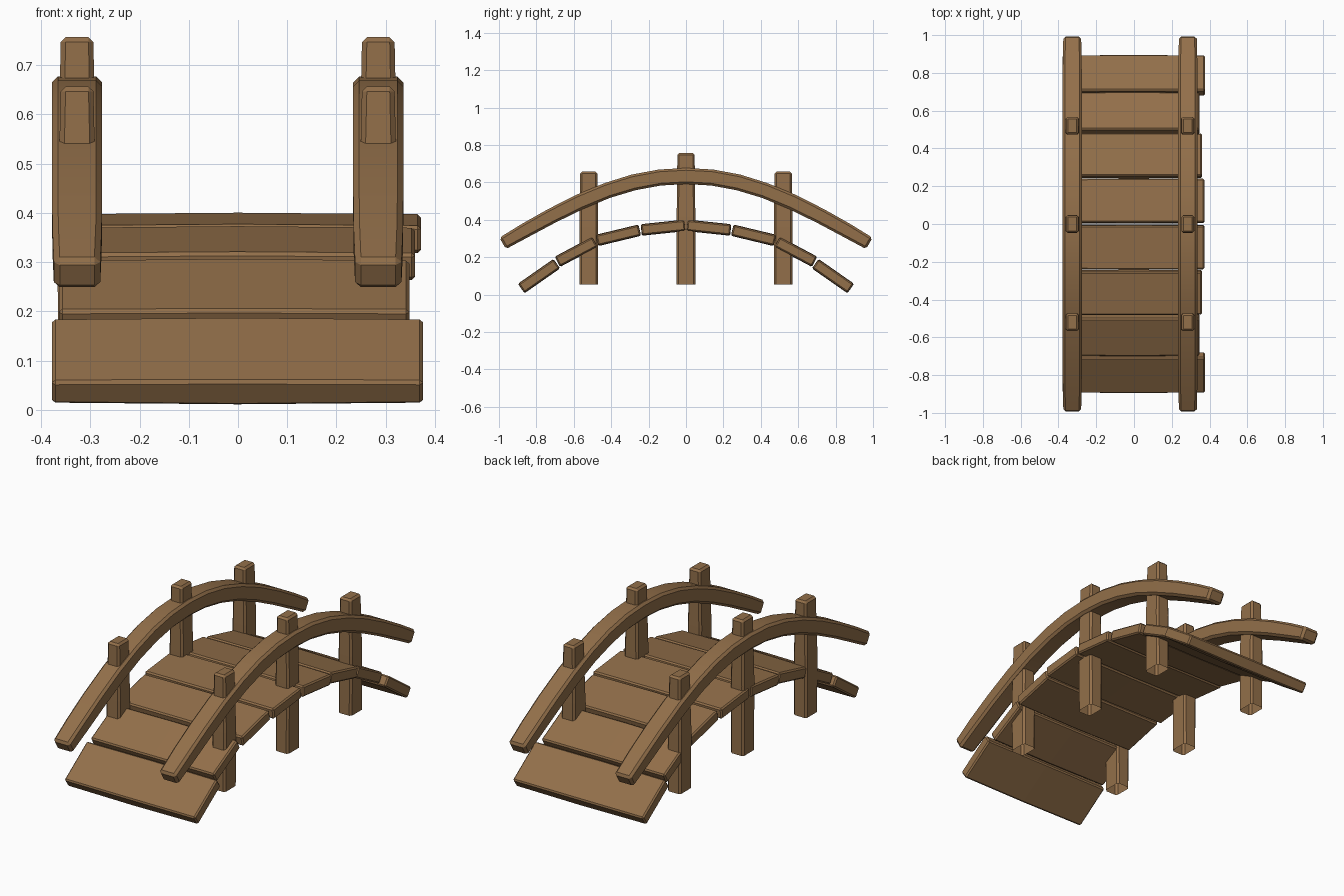
import bpy, bmesh
from math import radians, sin, cos
from mathutils import Vector

if "Cube" in bpy.data.objects:
    bpy.data.objects.remove(bpy.data.objects["Cube"])

wood = bpy.data.materials.new("wood")
wood.diffuse_color = (0.29, 0.16, 0.068, 1)
wood.use_nodes = True
wood.node_tree.nodes["Principled BSDF"].inputs["Base Color"].default_value = wood.diffuse_color


def loft(name, sections, bevel, open_start=False, smooth=False):
    """Skin a list of (centre, side half-vector, up half-vector) rectangles."""
    bm = bmesh.new()
    rings = []
    for c, u, v in sections:
        c, u, v = Vector(c), Vector(u), Vector(v)
        rings.append([bm.verts.new(c + a * u + b * v)
                      for a, b in ((-1, -1), (1, -1), (1, 1), (-1, 1))])
    for r, s in zip(rings, rings[1:]):
        for i in range(4):
            j = (i + 1) % 4
            bm.faces.new((r[i], r[j], s[j], s[i]))
    start = bm.faces.new(rings[0][::-1])
    bm.faces.new(rings[-1])
    bmesh.ops.recalc_face_normals(bm, faces=bm.faces)
    sharp = [e for e in bm.edges if e.calc_face_angle(0) > radians(40)
             and not (open_start and start in e.link_faces)]
    if open_start:
        bmesh.ops.delete(bm, geom=[start], context='FACES_ONLY')
    bmesh.ops.bevel(bm, geom=sharp, offset=bevel, segments=1,
                    affect='EDGES', clamp_overlap=True)
    me = bpy.data.meshes.new(name)
    bm.to_mesh(me)
    bm.free()
    me.materials.append(wood)
    ob = bpy.data.objects.new(name, me)
    bpy.context.collection.objects.link(ob)
    if smooth:
        bpy.context.view_layer.objects.active = ob
        ob.select_set(True)
        bpy.ops.object.shade_smooth_by_angle(angle=radians(25))
        ob.select_set(False)
    return ob


# deck planks: y, z, tilt, half length, left end, right end
planks = [(0.786, 0.099, 34.9, 0.116, -0.378, 0.376),
          (0.587, 0.229, 28, 0.114, -0.364, 0.348),
          (0.362, 0.317, 13.5, 0.118, -0.362, 0.36),
          (0.122, 0.358, 6, 0.118, -0.372, 0.372)]
for side, label in ((-1, "front"), (1, "back")):
    for n, (y, z, tilt, half, x0, x1) in enumerate(planks, 1):
        a = radians(tilt)
        u = Vector((0, side * cos(a), -sin(a)))
        v = Vector((0, side * sin(a), cos(a)))
        secs = [((x, side * y, z), u * half * k, v * h)
                for x, k, h in ((x0, 0.985, 0.028), ((x0 + x1) / 2, 1, 0.031),
                                (x1, 0.985, 0.028))]
        loft(f"{label}_plank_{n}", secs, 0.007)

# handrail arch: y, z, half width, half thickness
half_arch = [(0.98, 0.274, 0.047, 0.035), (0.86, 0.343, 0.050, 0.039),
             (0.72, 0.42, 0.051, 0.041), (0.565, 0.497, 0.051, 0.042),
             (0.42, 0.557, 0.051, 0.042), (0.28, 0.6, 0.051, 0.043),
             (0.14, 0.626, 0.051, 0.043)]
arch = ([(-y, z, w, h) for y, z, w, h in half_arch] + [(0, 0.634, 0.051, 0.043)]
        + half_arch[::-1])
for label, x in (("left", -0.327), ("right", 0.285)):
    secs = []
    for i, (y, z, w, h) in enumerate(arch):
        p, q = arch[max(i - 1, 0)], arch[min(i + 1, len(arch) - 1)]
        t = Vector((0, q[0] - p[0], q[1] - p[1])).normalized()
        secs.append(((x, y, z), (w, 0, 0), Vector((0, -t.z, t.y)) * h))
    loft(f"{label}_handrail", secs, 0.012, smooth=True)

    # posts, open underneath
    for name, y, top in (("front", -0.52, 0.657), ("middle", 0, 0.757),
                         ("back", 0.52, 0.657)):
        loft(f"{label}_{name}_post",
             [((x, y, z), (w, 0, 0), (0, d, 0))
              for z, w, d in ((0.053, 0.038, 0.05), (top * 0.55, 0.04, 0.05),
                              (top, 0.033, 0.046))], 0.01, open_start=True)
